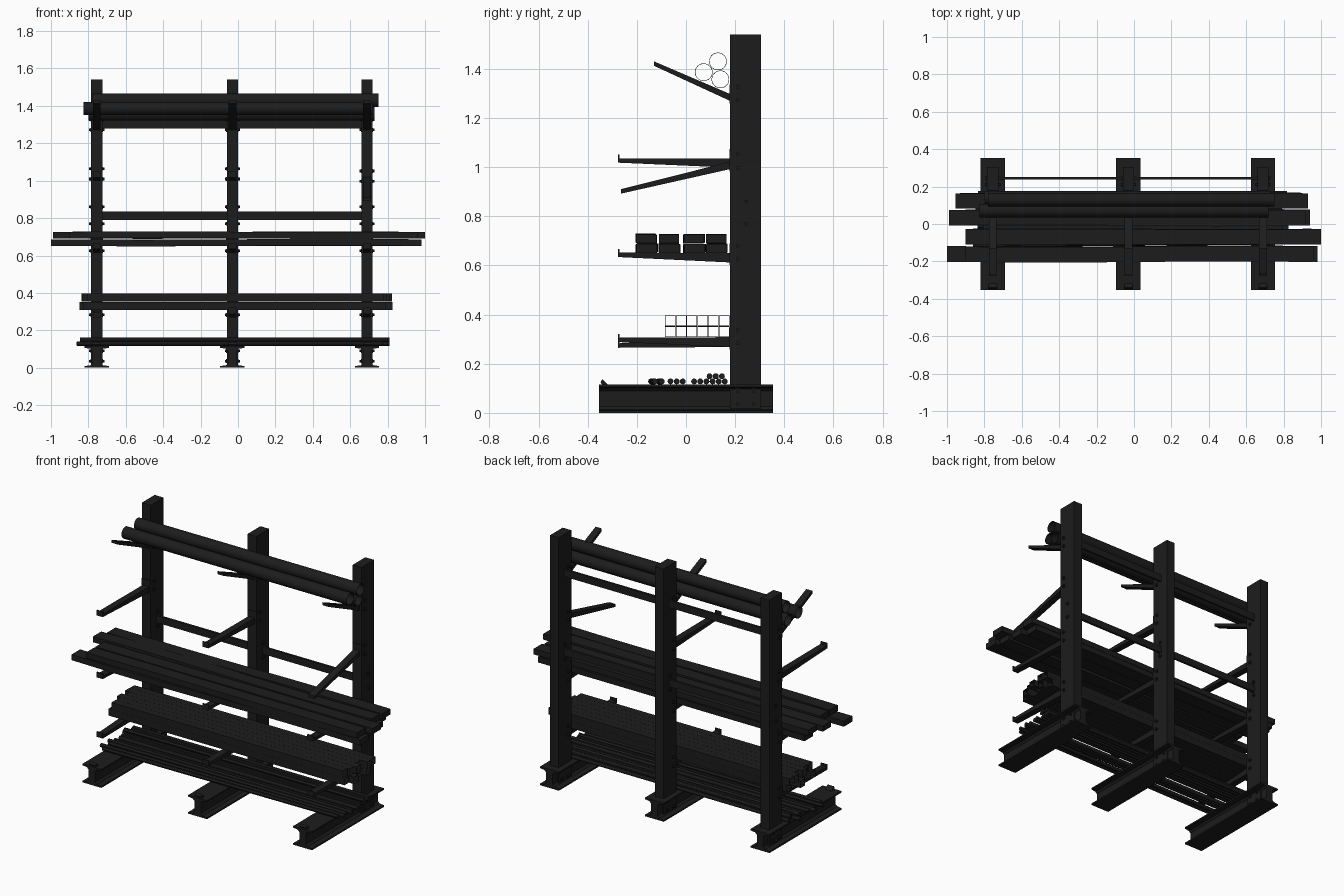
import bpy, bmesh, math, random
from mathutils import Vector, Matrix

if "Cube" in bpy.data.objects:
    bpy.data.objects.remove(bpy.data.objects["Cube"])

random.seed(4)
black = bpy.data.materials.new("black_paint")
black.diffuse_color = (0.012, 0.012, 0.012, 1)
black.use_nodes = True
black.node_tree.nodes["Principled BSDF"].inputs["Base Color"].default_value = black.diffuse_color
COLS = (-0.755, -0.03, 0.69)


def finish(name, bm, smooth=False):
    bmesh.ops.recalc_face_normals(bm, faces=bm.faces[:])
    me = bpy.data.meshes.new(name)
    bm.to_mesh(me)
    bm.free()
    ob = bpy.data.objects.new(name, me)
    bpy.context.collection.objects.link(ob)
    me.materials.append(black)
    if smooth:
        bpy.context.view_layer.objects.active = ob
        ob.select_set(True)
        bpy.ops.object.shade_smooth_by_angle()
        ob.select_set(False)
    return ob


def add_box(bm, x0, x1, y0, y1, z0, z1):
    m = Matrix.Translation(((x0 + x1) / 2, (y0 + y1) / 2, (z0 + z1) / 2))
    m = m @ Matrix.Diagonal((x1 - x0, y1 - y0, z1 - z0, 1))
    bmesh.ops.create_cube(bm, size=1, matrix=m)


def add_prism(bm, points, offset):
    """Extrude a closed outline along an offset."""
    f = bm.faces.new([bm.verts.new(p) for p in points])
    r = bmesh.ops.extrude_face_region(bm, geom=[f], use_keep_orig=True)
    vs = [v for v in r["geom"] if isinstance(v, bmesh.types.BMVert)]
    bmesh.ops.translate(bm, vec=Vector(offset), verts=vs)


def add_bolt(bm, x, y, z, side):
    """Hexagonal bolt head with washer on a column side."""
    for r, d, off in ((0.012, 0.003, 0.0015), (0.008, 0.009, 0.006)):
        m = Matrix.Translation((x + side * off, y, z)) @ Matrix.Rotation(math.pi / 2, 4, 'Y')
        bmesh.ops.create_cone(bm, cap_ends=True, segments=6, radius1=r, radius2=r, depth=d, matrix=m)


def tube(name, x0, x1, y, z, r, wall, n, turn=0, smooth=False):
    """Open hollow tube running along x."""
    bm = bmesh.new()
    rings = []
    for x, rad in ((x0, r), (x1, r), (x1, r - wall), (x0, r - wall)):
        rings.append([bm.verts.new((x, y + rad * math.cos(turn + i * math.tau / n),
                                    z + rad * math.sin(turn + i * math.tau / n))) for i in range(n)])
    for k in range(4):
        a, b = rings[k], rings[(k + 1) % 4]
        for i in range(n):
            j = (i + 1) % n
            bm.faces.new((a[i], a[j], b[j], b[i]))
    return finish(name, bm, smooth)


# cantilever arm: tapered side outline, root at the column
def arm(name, x, z_root, z_tip, y_tip, root_h, tip_h, lip):
    bm = bmesh.new()
    w = 0.021
    out = [(x - w, 0.18, z_root), (x - w, y_tip, z_tip),
           (x - w, y_tip, z_tip - tip_h), (x - w, 0.18, z_root - root_h)]
    add_prism(bm, out, (2 * w, 0, 0))
    if lip:
        add_box(bm, x - w, x + w, y_tip - 0.002, y_tip + 0.004, z_tip - tip_h, z_tip + 0.015)
    # mounting plate and bolts
    add_box(bm, x - 0.029, x + 0.029, 0.176, 0.182, z_root - root_h - 0.01, z_root + 0.04)
    for s in (-1, 1):
        for dz in (-0.025, 0.03):
            add_bolt(bm, x + s * 0.03, 0.21, z_root + dz, s)
    finish(name, bm)


for x, side in zip(COLS, ("left", "middle", "right")):
    # upright column
    bm = bmesh.new()
    add_box(bm, x - 0.03, x + 0.03, 0.18, 0.305, 0.008, 1.54)
    finish(side + "_column", bm)
    # base I beam with an end stop
    bm = bmesh.new()
    f, w, t = 0.065, 0.022, 0.009
    half = [(f, 0), (f, t), (w + 0.012, t + 0.004), (w, t + 0.016),
            (w, 0.099 - t), (w + 0.012, 0.111 - t), (f, 0.115 - t), (f, 0.115)]
    pts = half + [(-a, b) for a, b in reversed(half)]
    add_prism(bm, [(x + a, -0.353, b) for a, b in pts], (0, 0.706, 0))
    finish(side + "_base_beam", bm)
    bm = bmesh.new()
    stop = [(-0.315, 0.113), (-0.34, 0.138), (-0.348, 0.124), (-0.338, 0.113)]
    add_prism(bm, [(x - 0.022, a, b) for a, b in stop], (0.044, 0, 0))
    finish(side + "_base_stop", bm)
    # base and brace bolts
    bm = bmesh.new()
    for s in (-1, 1):
        for y in (0.21, 0.275):
            for z in (0.035, 0.09):
                add_bolt(bm, x + s * 0.03, y, z, s)
        for z in (0.77, 0.86):
            add_bolt(bm, x + s * 0.03, 0.245, z, s)
    finish(side + "_bolts", bm)
    # four arm levels, two of the arms are bent down
    arm(side + "_arm_low", x, 0.308, 0.283 if side == "left" else 0.306, -0.275, 0.04, 0.018, True)
    arm(side + "_arm_mid", x, 0.65, 0.652, -0.275, 0.038, 0.018, True)
    if side == "right":
        arm(side + "_arm_high", x, 1.022, 0.91, -0.265, 0.03, 0.018, False)
    else:
        arm(side + "_arm_high", x, 1.034, 1.036, -0.275, 0.036, 0.018, True)
    arm(side + "_arm_top", x, 1.297, 1.43, -0.13, 0.028, 0.018, False)

# horizontal braces
for name, z in (("lower_brace", 0.812), ("upper_brace", 1.302)):
    bm = bmesh.new()
    add_box(bm, COLS[0], COLS[2], 0.238, 0.252, z - 0.022, z + 0.022)
    finish(name, bm)

# large round pipes
for x0, x1, y, z in ((-0.825, 0.72, 0.072, 1.386), (-0.8, 0.73, 0.14, 1.357), (-0.78, 0.75, 0.13, 1.43)):
    tube("round_pipe", x0, x1, y, z, 0.036, 0.002, 24, smooth=True)


# slightly warped planks
def plank(x0, x1, y, z, width, height):
    bm = bmesh.new()
    n = 8
    ay, az = random.uniform(-0.005, 0.005), random.uniform(-0.003, 0.003)
    rings = []
    for i in range(n + 1):
        t = i / n
        cy, cz = y + ay * math.sin(t * math.tau), z + az * math.sin(t * math.tau)
        rings.append([bm.verts.new((x0 + t * (x1 - x0), cy + a * width / 2, cz + b * height / 2))
                      for a, b in ((-1, -1), (1, -1), (1, 1), (-1, 1))])
    for a, b in zip(rings, rings[1:]):
        for k in range(4):
            bm.faces.new((a[k], a[k - 1], b[k - 1], b[k]))
    bm.faces.new(rings[0])
    bm.faces.new(rings[-1])
    finish("plank", bm)


for y, up, low in ((0.125, (-0.955, 0.93), (-0.93, 0.9)), (0.035, (-0.99, 0.92), (-0.9, 0.94)),
                   (-0.067, (-0.9, 1.0), (-0.86, 0.95)), (-0.16, (-0.9, 0.96), (-1.0, 0.98))):
    plank(*low, y, 0.669, 0.084, 0.035)
    plank(*up, y - 0.002, 0.709, 0.082, 0.035)

# stacked hollow square tubes
for row in range(2):
    for c in range(6):
        tube("square_tube", -0.87 + random.uniform(0, 0.07), 0.83 - random.uniform(0, 0.06),
             0.155 - c * 0.0437, 0.331 + row * 0.0435, 0.0215 * math.sqrt(2), 0.003, 4, math.pi / 4)


# thin round bars on the base
def bar(y, z, yaw=0.0):
    bm = bmesh.new()
    length = random.uniform(1.6, 1.67)
    m = Matrix.Translation((random.uniform(-0.035, 0.01), y, z))
    m = m @ Matrix.Rotation(yaw, 4, 'Z') @ Matrix.Rotation(math.pi / 2, 4, 'Y')
    bmesh.ops.create_cone(bm, cap_ends=True, segments=12, radius1=0.012, radius2=0.012, depth=length, matrix=m)
    finish("thin_bar", bm, True)


for y in (0.033, 0.058, 0.083, 0.108, 0.133, 0.158, -0.013, -0.038, -0.063):
    bar(y, 0.128)
for y in (0.096, 0.121, 0.146):
    bar(y, 0.149)
bar(-0.105, 0.128, 0.008)
bar(-0.134, 0.128, 0.01)
